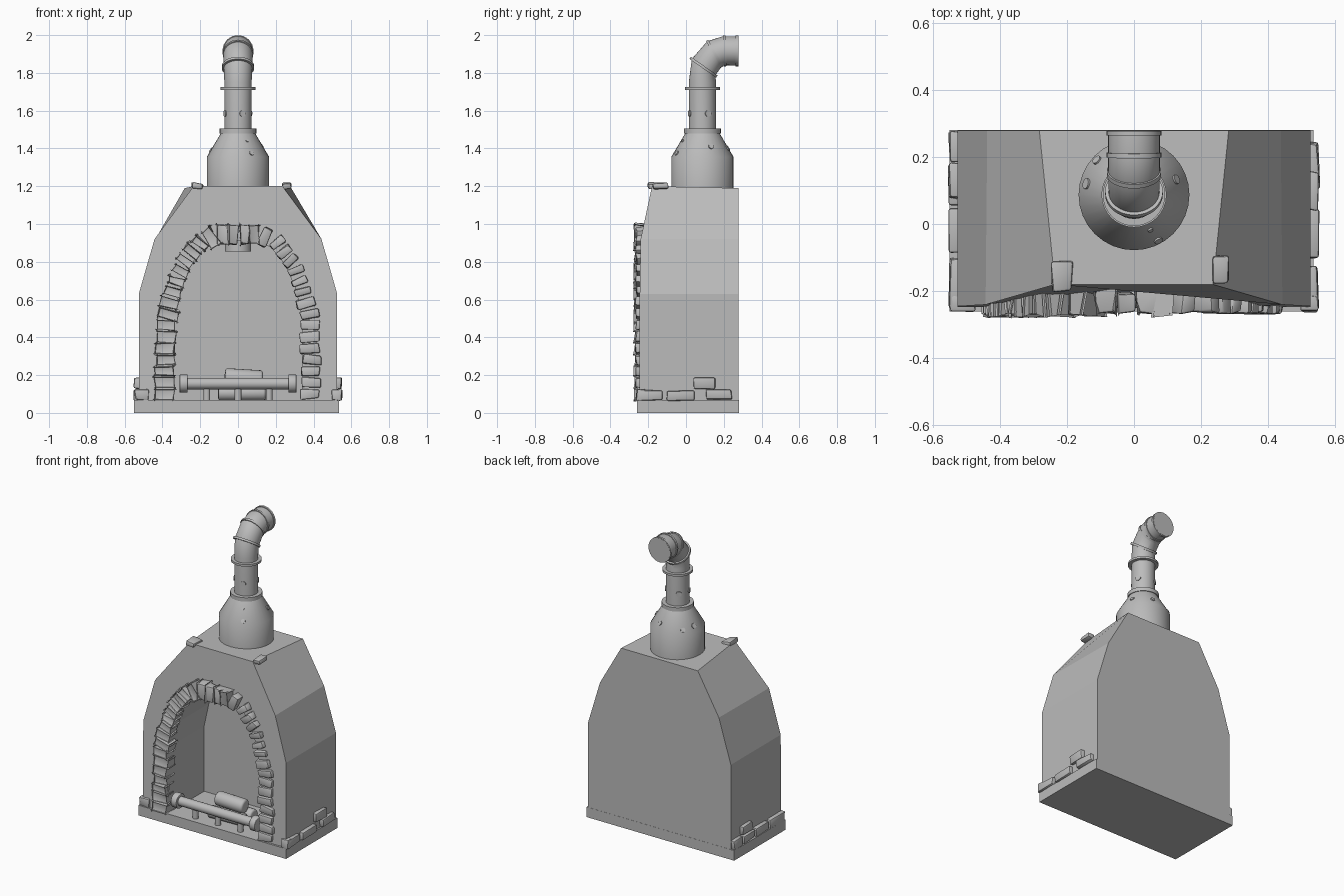
import bpy, bmesh, math, random
from mathutils import Vector, Matrix

random.seed(4)
cube = bpy.data.objects.get("Cube")
if cube:
    bpy.data.objects.remove(cube, do_unlink=True)

grey = bpy.data.materials.new("stone grey")
grey.use_nodes = True
grey.diffuse_color = (0.5, 0.5, 0.5, 1)
grey.node_tree.nodes["Principled BSDF"].inputs["Base Color"].default_value = (0.5, 0.5, 0.5, 1)


def finish(name, bm, smooth=False):
    bmesh.ops.recalc_face_normals(bm, faces=bm.faces[:])
    mesh = bpy.data.meshes.new(name)
    bm.to_mesh(mesh)
    bm.free()
    mesh.materials.append(grey)
    ob = bpy.data.objects.new(name, mesh)
    bpy.context.collection.objects.link(ob)
    if smooth:
        bpy.ops.object.select_all(action='DESELECT')
        ob.select_set(True)
        bpy.context.view_layer.objects.active = ob
        bpy.ops.object.shade_smooth_by_angle(angle=math.radians(35))
    return ob


def loft(name, rings, smooth=False):
    """Skin a row of equal-length point rings and cap both ends."""
    bm = bmesh.new()
    rows = [[bm.verts.new(p) for p in ring] for ring in rings]
    n = len(rows[0])
    for a, b in zip(rows, rows[1:]):
        for i in range(n):
            j = (i + 1) % n
            bm.faces.new((a[i], a[j], b[j], b[i]))
    bm.faces.new(rows[0])
    bm.faces.new(rows[-1])
    return finish(name, bm, smooth)


def tube(name, sections, sides=32):
    """Sections are (y, z, radius, tilt towards the back in degrees)."""
    rings = []
    for y, z, r, tilt in sections:
        turn = Matrix.Rotation(-math.radians(tilt), 3, 'X')
        rings.append([Vector((0, y, z)) + turn @ Vector((r * math.cos(a), r * math.sin(a), 0))
                      for a in (math.tau * i / sides for i in range(sides))])
    return loft(name, rings, True)


def collar(name, y, z, r, tilt, h):
    t = math.radians(tilt)
    dy, dz = math.sin(t) * h / 2, math.cos(t) * h / 2
    return tube(name, [(y - dy, z - dz, r, tilt), (y + dy, z + dz, r, tilt)])


def stone(name, loc, size, angle=0, rough=0.006):
    """Slightly uneven block with worn edges."""
    bm = bmesh.new()
    bmesh.ops.create_cube(bm, size=1)
    turn = Matrix.Rotation(angle, 3, 'Y')
    for v in bm.verts:
        p = Vector([c * s for c, s in zip(v.co, size)])
        p += Vector([random.uniform(-rough, rough) for _ in range(3)])
        v.co = turn @ p + Vector(loc)
    bmesh.ops.bevel(bm, geom=bm.edges[:], offset=0.008, segments=2, affect='EDGES', profile=0.5)
    return finish(name, bm, True)


def rod(name, centre, radius, length, axis, bevel=0.0):
    bm = bmesh.new()
    bmesh.ops.create_cone(bm, cap_ends=True, segments=20, radius1=radius, radius2=radius, depth=length)
    if bevel:
        rims = [e for e in bm.edges if abs(e.verts[0].co.z - e.verts[1].co.z) < 1e-4]
        bmesh.ops.bevel(bm, geom=rims, offset=bevel, segments=3, affect='EDGES', profile=0.5)
    turn = Vector((0, 0, 1)).rotation_difference(Vector(axis)).to_matrix().to_4x4()
    bm.transform(Matrix.Translation(centre) @ turn)
    return finish(name, bm, True)


def mirrored(half):
    return half + [(-p[0], *p[1:]) for p in reversed(half)]


# Hearth slab
slab = [(-0.55, -0.26), (0.535, -0.26), (0.535, 0.28), (-0.55, 0.28)]
loft("hearth_slab", [[(x, y, z) for x, y in slab] for z in (0, 0.067)])

# Oven body, leaning back at the top front
front = mirrored([(0.525, -0.247, 0.06), (0.525, -0.245, 0.63), (0.442, -0.24, 0.92), (0.235, -0.18, 1.2)])
back = mirrored([(0.525, 0.279, 0.06), (0.525, 0.279, 0.63), (0.437, 0.279, 0.92), (0.282, 0.279, 1.19)])
body = loft("oven_body", [front, back])

# Arched fire chamber cut
arch = mirrored([(0.34, 0.02), (0.34, 0.5), (0.305, 0.66), (0.245, 0.79), (0.175, 0.875), (0.1, 0.912)])
cutter = loft("chamber_cutter", [[(x, y, z) for x, z in arch] for y in (-0.4, 0.13)])
cutter.hide_render = True
cut = body.modifiers.new("chamber", 'BOOLEAN')
cut.operation = 'DIFFERENCE'
cut.solver = 'EXACT'
cut.object = cutter
bpy.ops.object.select_all(action='DESELECT')
bpy.context.view_layer.objects.active = body
body.select_set(True)
bpy.ops.object.modifier_apply(modifier="chamber")
bpy.data.objects.remove(cutter, do_unlink=True)

# Stones set evenly along the arch
path = [Vector(p) for p in mirrored([(0.385, 0.07), (0.388, 0.3), (0.38, 0.5), (0.342, 0.66),
                                     (0.28, 0.8), (0.2, 0.9), (0.12, 0.943)])]
total = sum((b - a).length for a, b in zip(path, path[1:]))
count = 36
for i in range(count):
    d = total * (i + 0.5) / count
    for a, b in zip(path, path[1:]):
        step = (b - a).length
        if d <= step:
            break
        d -= step
    p = a.lerp(b, d / step)
    along = (b - a).normalized()
    shoulder = 0.62 < p.y < 0.92
    size = (0.085 if shoulder else 0.1, 0.06, 0.04 if shoulder else 0.051)
    lean = math.atan2(along.x, along.y) + random.uniform(-0.07, 0.07)
    stone("arch_stone", (p.x + random.uniform(-0.008, 0.008), -0.235, p.y), size, lean)

# Corner stones on the roof edge
stone("roof_stone_right", (-0.215, -0.155, 1.2), (0.06, 0.09, 0.035), 0.08)
stone("roof_stone_left", (0.258, -0.135, 1.2), (0.045, 0.08, 0.035), -0.08)

# Loose stones along the foot of both sides
for y, z, length in [(-0.19, 0.095, 0.13), (-0.03, 0.092, 0.14), (0.175, 0.098, 0.13), (0.1, 0.157, 0.115)]:
    stone("left_foot_stone", (0.525, y, z), (0.05, length, 0.055))
for y, z, length in [(-0.18, 0.095, 0.15), (-0.02, 0.095, 0.13), (0.12, 0.095, 0.12),
                     (0.23, 0.095, 0.09), (0.13, 0.155, 0.11)]:
    stone("right_foot_stone", (-0.525, y, z), (0.05, length, 0.055))
stone("left_corner_stone", (0.52, -0.235, 0.095), (0.05, 0.05, 0.055))
stone("right_corner_stone", (-0.51, -0.235, 0.095), (0.07, 0.05, 0.055))

# Chimney hood and flue stub inside the chamber
cy = 0.087
tube("chimney_hood", [(cy, 1.17, 0.165, 0), (cy, 1.355, 0.165, 0), (cy, 1.482, 0.09, 0)])
collar("hood_collar", cy, 1.492, 0.097, 0, 0.026)
collar("inner_flue", 0.05, 0.9, 0.07, 0, 0.09)

# Bent stove pipe with joint rings
tube("stove_pipe", [(cy, 1.48, 0.072, 0), (cy, 1.75, 0.072, 0), (0.093, 1.83, 0.076, 35),
                    (0.15, 1.9, 0.077, 60), (0.2, 1.917, 0.077, 86), (0.278, 1.917, 0.077, 90)])
for y, z, r, tilt in [(cy, 1.717, 0.093, 0), (0.093, 1.83, 0.086, 35), (0.152, 1.902, 0.081, 60),
                      (0.205, 1.917, 0.082, 88), (0.27, 1.917, 0.082, 90)]:
    collar("pipe_ring", y, z, r, tilt, 0.014)

# Rivets on the cone and pipe
slope = math.atan2(0.075, 0.127)
for deg, z, r in [(-62, 1.375, 0.013), (-65, 1.44, 0.008), (20, 1.41, 0.014),
                  (137, 1.38, 0.014), (167, 1.39, 0.016), (75, 1.4, 0.014)]:
    a = math.radians(deg)
    reach = 0.165 - (z - 1.355) * math.tan(slope)
    axis = (math.cos(a) * math.cos(slope), math.sin(a) * math.cos(slope), math.sin(slope))
    rod("hood_rivet", (reach * math.cos(a), cy + reach * math.sin(a), z), r, 0.01, axis)
for deg in (-70, 25, 130, 200):
    a = math.radians(deg)
    rod("pipe_rivet", (0.072 * math.cos(a), cy + 0.072 * math.sin(a), 1.585), 0.017, 0.008,
        (math.cos(a), math.sin(a), 0))

# Fire bar with end knobs and feet
rod("fire_bar", (0, -0.22, 0.155), 0.03, 0.58, (1, 0, 0))
for side in (-1, 1):
    rod("bar_knob", (0.288 * side, -0.22, 0.155), 0.048, 0.042, (1, 0, 0), 0.004)
for x in (-0.165, 0, 0.165):
    rod("bar_foot", (x, -0.21, 0.1), 0.018, 0.08, (0, 0, 1))

# Stacked logs
rod("top_log", (0.03, -0.11, 0.185), 0.046, 0.2, (1, 0.05, -0.06), 0.014)
rod("lower_front_log", (0.02, -0.14, 0.105), 0.04, 0.25, (1, 0.04, 0), 0.012)
rod("lower_back_log", (0.04, -0.05, 0.107), 0.042, 0.24, (1, -0.06, 0), 0.012)
